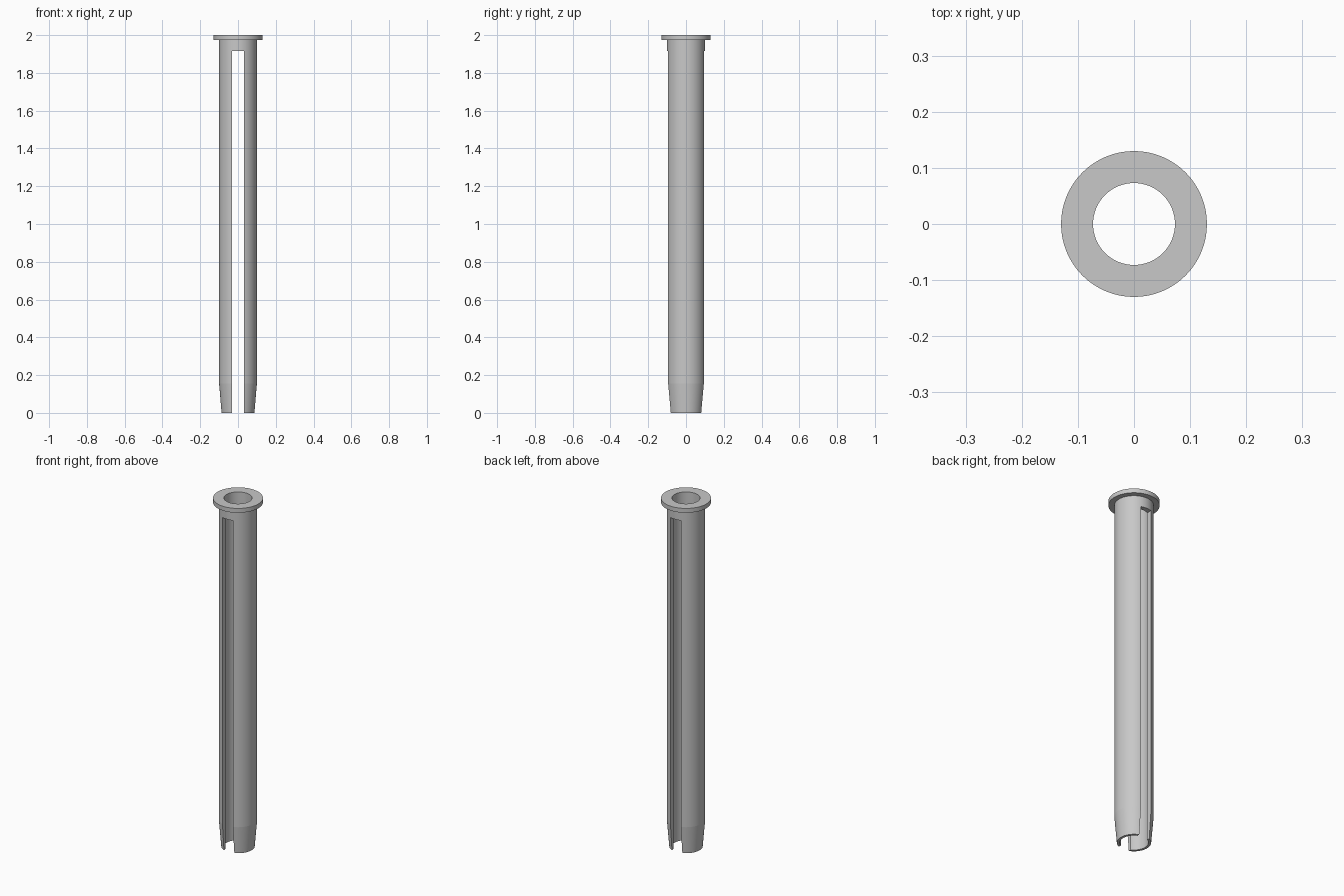
import bpy, bmesh, math

cube = bpy.data.objects.get("Cube")
if cube:
    bpy.data.objects.remove(cube, do_unlink=True)

BORE, TUBE, TIP, FLANGE = 0.073, 0.10, 0.087, 0.13
TAPER_Z, FLANGE_Z, TOP = 0.155, 1.975, 2.0
SLOT_HALF, SLOT_TOP = 0.033, 1.915
SEGMENTS = 64

grey = bpy.data.materials.new("plain_grey")
grey.use_nodes = True
colour = (0.58, 0.58, 0.58, 1)
grey.diffuse_color = colour
grey.node_tree.nodes["Principled BSDF"].inputs["Base Color"].default_value = colour


def make_object(name, bm):
    bmesh.ops.recalc_face_normals(bm, faces=bm.faces)
    mesh = bpy.data.meshes.new(name)
    bm.to_mesh(mesh)
    bm.free()
    mesh.materials.append(grey)
    obj = bpy.data.objects.new(name, mesh)
    bpy.context.collection.objects.link(obj)
    return obj


# Flanged tube with tapered tip: closed wall profile spun around z
profile = [(BORE, 0), (TIP, 0), (TUBE, TAPER_Z), (TUBE, FLANGE_Z),
           (FLANGE, FLANGE_Z), (FLANGE, TOP), (BORE, TOP)]
bm = bmesh.new()
rings = []
for i in range(SEGMENTS):
    a = 2 * math.pi * i / SEGMENTS
    rings.append([bm.verts.new((r * math.cos(a), r * math.sin(a), z)) for r, z in profile])
for i, ring in enumerate(rings):
    following = rings[(i + 1) % SEGMENTS]
    for j in range(len(profile)):
        k = (j + 1) % len(profile)
        bm.faces.new((ring[j], following[j], following[k], ring[k]))
sleeve = make_object("slotted_sleeve", bm)

# Slot cutter running front to back, open at the tip
bm = bmesh.new()
bmesh.ops.create_cube(bm, size=1)
bottom = -0.1
for v in bm.verts:
    v.co.x *= 2 * SLOT_HALF
    v.co.z = SLOT_TOP if v.co.z > 0 else bottom
cutter = make_object("slot_cutter", bm)
cutter.hide_render = True

cut = sleeve.modifiers.new("slot", "BOOLEAN")
cut.operation = "DIFFERENCE"
cut.solver = "EXACT"
cut.object = cutter

# Apply the cut, remove the helper, and shade with crisp rims
bpy.ops.object.select_all(action="DESELECT")
sleeve.select_set(True)
bpy.context.view_layer.objects.active = sleeve
bpy.ops.object.modifier_apply(modifier=cut.name)
bpy.data.objects.remove(cutter, do_unlink=True)
bpy.ops.object.shade_smooth_by_angle(angle=math.radians(30))
# Keep the crease where the taper meets the straight tube
for e in sleeve.data.edges:
    ends = [sleeve.data.vertices[i].co for i in e.vertices]
    if all(abs(p.z - TAPER_Z) < 0.001 for p in ends):
        e.use_edge_sharp = True
